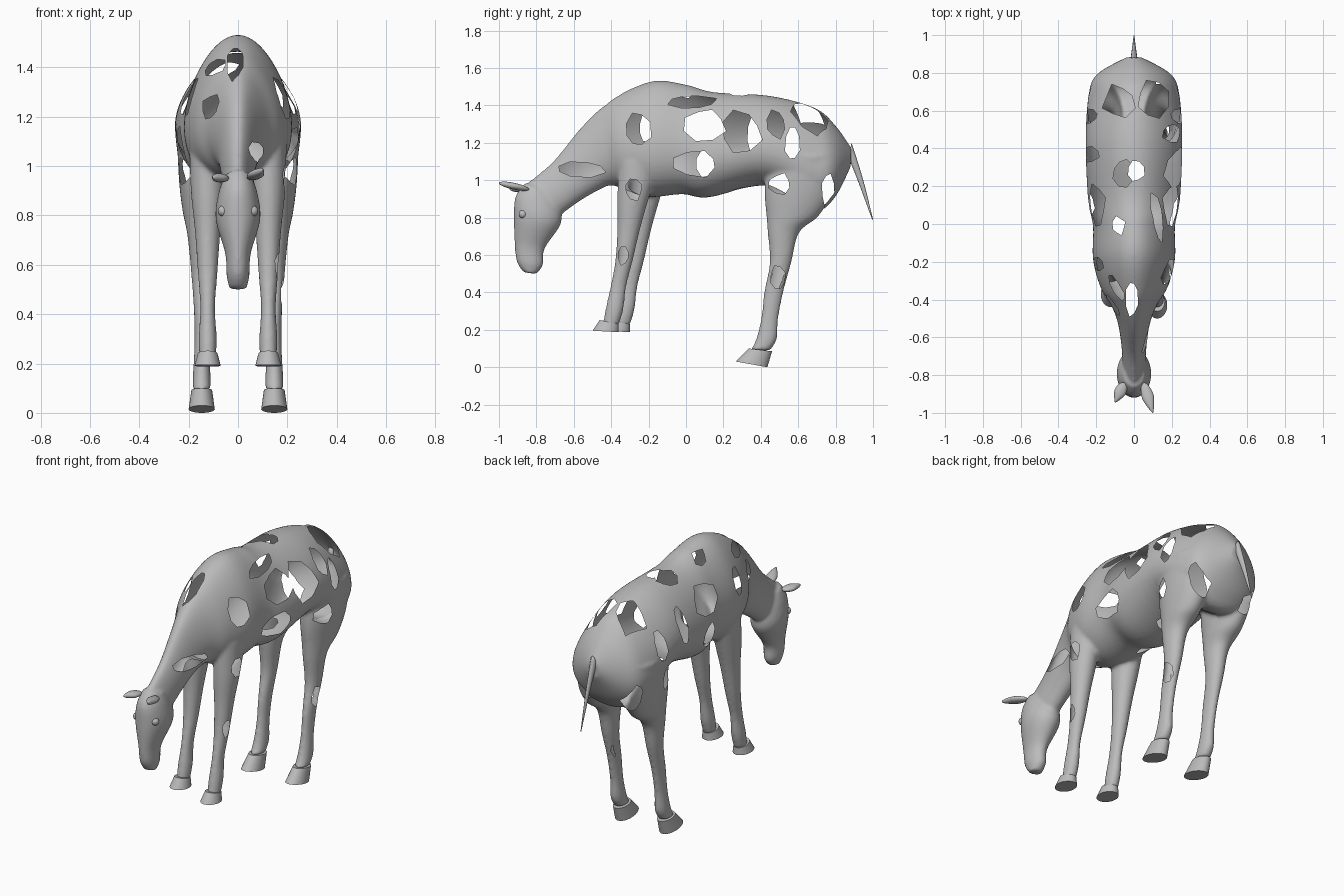
import bpy, bmesh, math, random
from mathutils import Vector

random.seed(4)
if "Cube" in bpy.data.objects:
    bpy.data.objects.remove(bpy.data.objects["Cube"], do_unlink=True)

grey = bpy.data.materials.new("soft_grey")
grey.use_nodes = True
grey.diffuse_color = (0.5, 0.5, 0.5, 1)
grey.node_tree.nodes["Principled BSDF"].inputs["Base Color"].default_value = grey.diffuse_color


def finish(name, bm):
    bmesh.ops.recalc_face_normals(bm, faces=bm.faces[:])
    for f in bm.faces:
        f.smooth = True
    me = bpy.data.meshes.new(name)
    bm.to_mesh(me)
    bm.free()
    me.materials.append(grey)
    ob = bpy.data.objects.new(name, me)
    bpy.context.scene.collection.objects.link(ob)
    return ob


def spline(rows, steps):
    """Catmull-Rom interpolation of section rows."""
    out = []
    for i in range(len(rows) - 1):
        a, b = rows[max(i - 1, 0)], rows[i]
        c, d = rows[i + 1], rows[min(i + 2, len(rows) - 1)]
        for s in range(steps):
            t = s / steps
            out.append([0.5 * (2 * q + (r - p) * t + (2 * p - 5 * q + 4 * r - u) * t * t
                               + (3 * q - p - 3 * r + u) * t ** 3)
                        for p, q, r, u in zip(a, b, c, d)])
    return out + [rows[-1]]


def loft(bm, rows, x=0.0, dy=0.0, egg=0.0, steps=6, n=40):
    """Skin oval sections; each row is (y1, z1, y2, z2, half width)."""
    rings = []
    for y1, z1, y2, z2, w in spline(rows, steps):
        ring = []
        for k in range(n):
            c, s = math.cos(2 * math.pi * k / n), math.sin(2 * math.pi * k / n)
            m = (1 + s) / 2
            ring.append(bm.verts.new((x + w * c * (1 - egg * s),
                                      y2 + (y1 - y2) * m + dy, z2 + (z1 - z2) * m)))
        rings.append(ring)
    for a, b in zip(rings, rings[1:]):
        for k in range(n):
            bm.faces.new((a[k], a[(k + 1) % n], b[(k + 1) % n], b[k]))
    bm.faces.new(rings[0])
    bm.faces.new(rings[-1])


# Sections: crest or front point, underside or back point, half width
TORSO = [(-.84, .99, -.69, .80, .058), (-.71, 1.10, -.58, .88, .066),
         (-.57, 1.27, -.48, .94, .085), (-.46, 1.38, -.40, .97, .12),
         (-.35, 1.46, -.33, .95, .172), (-.17, 1.53, -.20, .91, .212),
         (0, 1.51, -.02, .925, .212), (.15, 1.47, .12, .908, .238),
         (.45, 1.45, .43, .97, .25), (.69, 1.385, .68, .84, .235),
         (.80, 1.29, .79, .90, .19), (.885, 1.17, .88, 1.07, .04)]
HEAD = [(-.86, .985, -.72, .93, .055), (-.912, .91, -.675, .86, .08),
        (-.92, .80, -.67, .765, .09), (-.916, .66, -.755, .635, .052),
        (-.905, .565, -.765, .545, .046), (-.87, .508, -.80, .498, .034)]
# Legs: height, front, back, half width
FORELEG = [(1.10, -.36, -.14, .075), (.90, -.367, -.20, .068), (.74, -.367, -.245, .052),
           (.57, -.378, -.285, .040), (.43, -.404, -.32, .030), (.31, -.43, -.335, .036),
           (.225, -.445, -.36, .034)]
HINDLEG = [(1.13, .43, .80, .10), (.94, .42, .78, .092), (.81, .43, .71, .076),
           (.72, .437, .605, .058), (.56, .448, .563, .042), (.40, .418, .52, .031),
           (.26, .402, .493, .030), (.15, .375, .485, .036), (.09, .345, .45, .036)]
FORE_HOOF = [(-.462, .252, -.36, .23, .040), (-.50, .195, -.36, .187, .053)]
HIND_HOOF = [(.335, .10, .46, .085, .042), (.267, .03, .435, 0, .053)]
FORE_X, HIND_X = .123, .147
SIDES = ((1, "left", 0.0), (-1, "right", .06))

# Body, head and legs fused into one smooth skin
bm = bmesh.new()
loft(bm, TORSO, egg=.22, n=64)
loft(bm, HEAD)
for side, word, shift in SIDES:
    loft(bm, [(f, z, b, z, w) for z, f, b, w in FORELEG], side * FORE_X, shift)
    loft(bm, [(f, z, b, z, w) for z, f, b, w in HINDLEG], side * HIND_X)
body = finish("horse_body", bm)
remesh = body.modifiers.new("fuse", 'REMESH')
remesh.mode, remesh.voxel_size = 'VOXEL', 0.011
relax = body.modifiers.new("relax", 'SMOOTH')
relax.factor, relax.iterations = 0.5, 4
fused = bpy.data.meshes.new_from_object(
    body.evaluated_get(bpy.context.evaluated_depsgraph_get()))
body.modifiers.clear()
body.data = fused

# Torn openings in the flanks: side (0 is both), centre y and z, half sizes
SIDE_HOLES = [(1, -.57, 1.06, .13, .04), (1, -.26, 1.27, .065, .09),
              (-1, -.215, 1.28, .035, .07), (-1, -.43, 1.24, .05, .05),
              (-1, -.34, 1.40, .06, .03), (1, -.28, .95, .045, .055),
              (1, .05, 1.09, .12, .065), (-1, .11, 1.09, .06, .07),
              (1, .03, 1.42, .12, .035), (0, .10, 1.30, .10, .08),
              (1, .30, 1.26, .10, .10), (-1, .37, 1.25, .045, .10),
              (1, .48, 1.30, .05, .07), (0, .57, 1.20, .04, .10),
              (0, .50, .98, .055, .05), (0, .76, .95, .035, .09),
              (1, -.335, .60, .03, .05), (1, .49, .48, .035, .055)]
# Torn openings along the back: least height, centre x and y, half sizes
TOP_HOLES = [(0, -.01, -.39, .03, .09), (0, .01, .28, .04, .05),
             (0, -.08, -.01, .03, .045), (1.2, -.06, .27, .05, .07),
             (1.2, -.08, .65, .08, .08), (1.2, .10, .66, .075, .09)]


def ragged(cx, cy, rx, ry):
    """Uneven eight-sided outline."""
    pts = []
    for k in range(8):
        t, r = 2 * math.pi * (k + .5) / 8, random.uniform(.85, 1.25)
        pts.append((cx + rx * r * math.cos(t), cy + ry * r * math.sin(t)))
    return pts


def inside(p, poly):
    hit = False
    for (ax, ay), (bx, by) in zip(poly, poly[1:] + poly[:1]):
        if (ay > p[1]) != (by > p[1]) and p[0] < (bx - ax) * (p[1] - ay) / (by - ay) + ax:
            hit = not hit
    return hit


def cut(bm, poly, i, j, keep):
    """Trim an outline, seen along one axis, out of the skin."""
    lo = [min(p[k] for p in poly) - .02 for k in (0, 1)]
    hi = [max(p[k] for p in poly) + .02 for k in (0, 1)]
    geom = []
    for f in bm.faces:
        c = f.calc_center_median()
        if lo[0] < c[i] < hi[0] and lo[1] < c[j] < hi[1] and keep(c):
            geom.append(f)
    geom += list({e for f in geom for e in f.edges}) + list({v for f in geom for v in f.verts})
    for a, b in zip(poly, poly[1:] + poly[:1]):
        co, no = Vector((0, 0, 0)), Vector((0, 0, 0))
        co[i], co[j] = a
        no[i], no[j] = b[1] - a[1], a[0] - b[0]
        geom = bmesh.ops.bisect_plane(bm, geom=geom, dist=1e-5, plane_co=co,
                                      plane_no=no.normalized())["geom"]
    dead = []
    for f in geom:
        if isinstance(f, bmesh.types.BMFace):
            c = f.calc_center_median()
            if inside((c[i], c[j]), poly):
                dead.append(f)
    bmesh.ops.delete(bm, geom=dead, context='FACES')


bm = bmesh.new()
bm.from_mesh(body.data)
for which, y, z, ry, rz in SIDE_HOLES:
    outline = ragged(y, z, ry, rz)
    least = .02 if z > 1 else .12
    for side in (1, -1):
        if which != -side:
            cut(bm, outline, 1, 2, lambda c: c.x * side > least)
for least, x, y, rx, ry in TOP_HOLES:
    cut(bm, ragged(x, y, rx, ry), 0, 1, lambda c: c.z > least)
for f in bm.faces:
    f.smooth = True
bm.to_mesh(body.data)
bm.free()
body.data.materials.clear()
body.data.materials.append(grey)

# Hooves, ears and eyes
EAR_TIP = {1: (.10, -1.0, .985), -1: (-.10, -.945, .955)}
for side, word, shift in SIDES:
    for label, rows, x, dy in (("front", FORE_HOOF, FORE_X, shift),
                               ("hind", HIND_HOOF, HIND_X, 0)):
        bm = bmesh.new()
        loft(bm, rows, side * x, dy, steps=1)
        hoof = finish(f"{label}_hoof_{word}", bm)
        bpy.context.view_layer.objects.active = hoof
        hoof.select_set(True)
        bpy.ops.object.shade_smooth_by_angle(angle=math.radians(35))
        hoof.select_set(False)

    base, tip = Vector((side * .05, -.84, .95)), Vector(EAR_TIP[side])
    bm = bmesh.new()
    bmesh.ops.create_uvsphere(bm, u_segments=20, v_segments=14, radius=1)
    for v in bm.verts:
        v.co.x *= .032 * (1 - .6 * max(v.co.z, 0))
        v.co.y *= .018
        v.co.z *= (tip - base).length / 2
    bm.transform((tip - base).to_track_quat('Z', 'Y').to_matrix().to_4x4())
    bmesh.ops.translate(bm, verts=bm.verts[:], vec=(base + tip) / 2)
    finish(f"ear_{word}", bm)

    bm = bmesh.new()
    bmesh.ops.create_uvsphere(bm, u_segments=20, v_segments=12, radius=.022)
    bmesh.ops.translate(bm, verts=bm.verts[:], vec=(side * .06, -.872, .818))
    finish(f"eye_{word}", bm)

# Thin tail
bm = bmesh.new()
loft(bm, [(.885, 1.2, .87, 1.12, .018), (.945, 1.01, .925, .98, .01),
          (1.0, .79, .995, .79, .002)], n=12)
finish("tail", bm)
